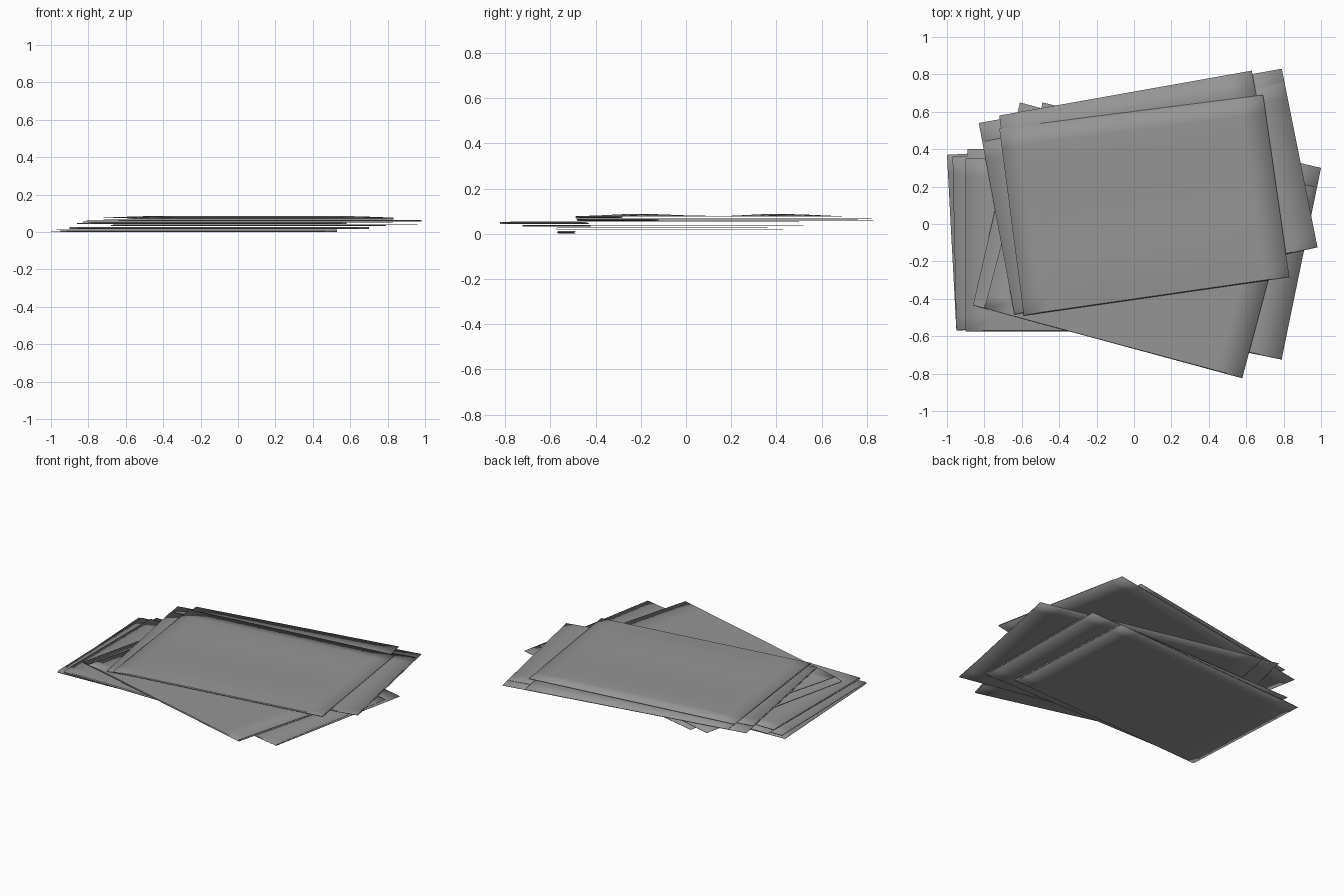
import bpy
import bmesh
from mathutils import Vector

if "Cube" in bpy.data.objects:
    bpy.data.objects.remove(bpy.data.objects["Cube"], do_unlink=True)

grey = bpy.data.materials.new("folder_grey")
grey.use_nodes = True
GREY = (0.3, 0.3, 0.3, 1)
grey.diffuse_color = GREY
grey.node_tree.nodes["Principled BSDF"].inputs["Base Color"].default_value = GREY

COLUMNS = 10
STEPS = [0, 0.08, 0.18, 0.35, 0.5, 0.65, 0.8, 0.9, 1]
SHEET = 0.002


def ripple(v):
    """Gentle swell of a cover near its fold and its free edge."""
    return max(0, 1 - abs(v - 0.2) / 0.2) + max(0, 1 - abs(v - 0.82) / 0.18)


def row(left, right, z, lift=0):
    """Points across a sheet, raised by lift away from its side edges."""
    points = []
    for i in range(COLUMNS + 1):
        u = i / COLUMNS
        p = Vector(left).lerp(Vector(right), u)
        rise = lift * min(1, 6 * u, 6 * (1 - u))
        points.append((p.x, p.y, z + rise))
    return points


def sheet_rows(corners, z, swell):
    """Rows from the front edge to the back edge of one leaf."""
    fl, fr, br, bl = [Vector(c) for c in corners]
    return [row(fl.lerp(bl, v), fr.lerp(br, v), z, swell * ripple(v)) for v in STEPS]


def folder(name, back, cover, z_low, z_high, swell=0):
    """Two leaves joined by a rounded fold along the front edge."""
    lower = sheet_rows(back, z_low, 0)
    upper = sheet_rows(cover, z_high, swell)
    # Fold bulges slightly forward of both leaves
    middle = (z_low + z_high) / 2
    fold = row((back[0][0], back[0][1] - 0.004), (back[1][0], back[1][1] - 0.004), middle)
    rows = lower[::-1] + [fold] + upper

    bm = bmesh.new()
    grid = [[bm.verts.new(p) for p in r] for r in rows]
    for a, b in zip(grid, grid[1:]):
        for i in range(COLUMNS):
            bm.faces.new((a[i], a[i + 1], b[i + 1], b[i]))
    bmesh.ops.recalc_face_normals(bm, faces=bm.faces)
    mesh = bpy.data.meshes.new(name)
    bm.to_mesh(mesh)
    bm.free()
    mesh.materials.append(grey)

    obj = bpy.data.objects.new(name, mesh)
    bpy.context.collection.objects.link(obj)
    solid = obj.modifiers.new("paper_thickness", "SOLIDIFY")
    solid.thickness = SHEET
    solid.offset = 0
    bpy.ops.object.select_all(action="DESELECT")
    obj.select_set(True)
    bpy.context.view_layer.objects.active = obj
    bpy.ops.object.shade_smooth_by_angle()


# Corners run front left, front right, back right, back left as seen from above
# Bottom pair, nearly square to the front
folder("bottom_folder",
       [(-0.95, -0.565), (0.53, -0.49), (0.48, 0.45), (-1, 0.37)],
       [(-0.95, -0.565), (0.53, -0.49), (0.48, 0.43), (-0.97, 0.36)], 0.001, 0.012)
folder("second_folder",
       [(-0.9, -0.57), (0.7, -0.57), (0.69, 0.43), (-0.89, 0.4)],
       [(-0.9, -0.57), (0.7, -0.57), (0.69, 0.36), (-0.9, 0.35)], 0.017, 0.027)

# Middle pair, turned clockwise
folder("third_folder",
       [(-0.68, -0.42), (0.79, -0.72), (1, 0.3), (-0.49, 0.65)],
       [(-0.68, -0.42), (0.79, -0.72), (0.96, 0.2), (-0.5, 0.52)], 0.032, 0.038)
folder("fourth_folder",
       [(-0.86, -0.43), (0.58, -0.82), (0.86, 0.25), (-0.61, 0.65)],
       [(-0.8, -0.45), (0.58, -0.82), (0.83, 0.12), (-0.55, 0.5)], 0.043, 0.052)

# Top pair, turned anticlockwise
folder("fifth_folder",
       [(-0.64, -0.48), (0.98, -0.12), (0.79, 0.83), (-0.83, 0.54)],
       [(-0.64, -0.48), (0.98, -0.12), (0.8, 0.76), (-0.81, 0.44)], 0.058, 0.064)
folder("top_folder",
       [(-0.59, -0.485), (0.83, -0.28), (0.63, 0.82), (-0.72, 0.58)],
       [(-0.59, -0.485), (0.83, -0.28), (0.69, 0.69), (-0.72, 0.51)], 0.069, 0.077, 0.01)
